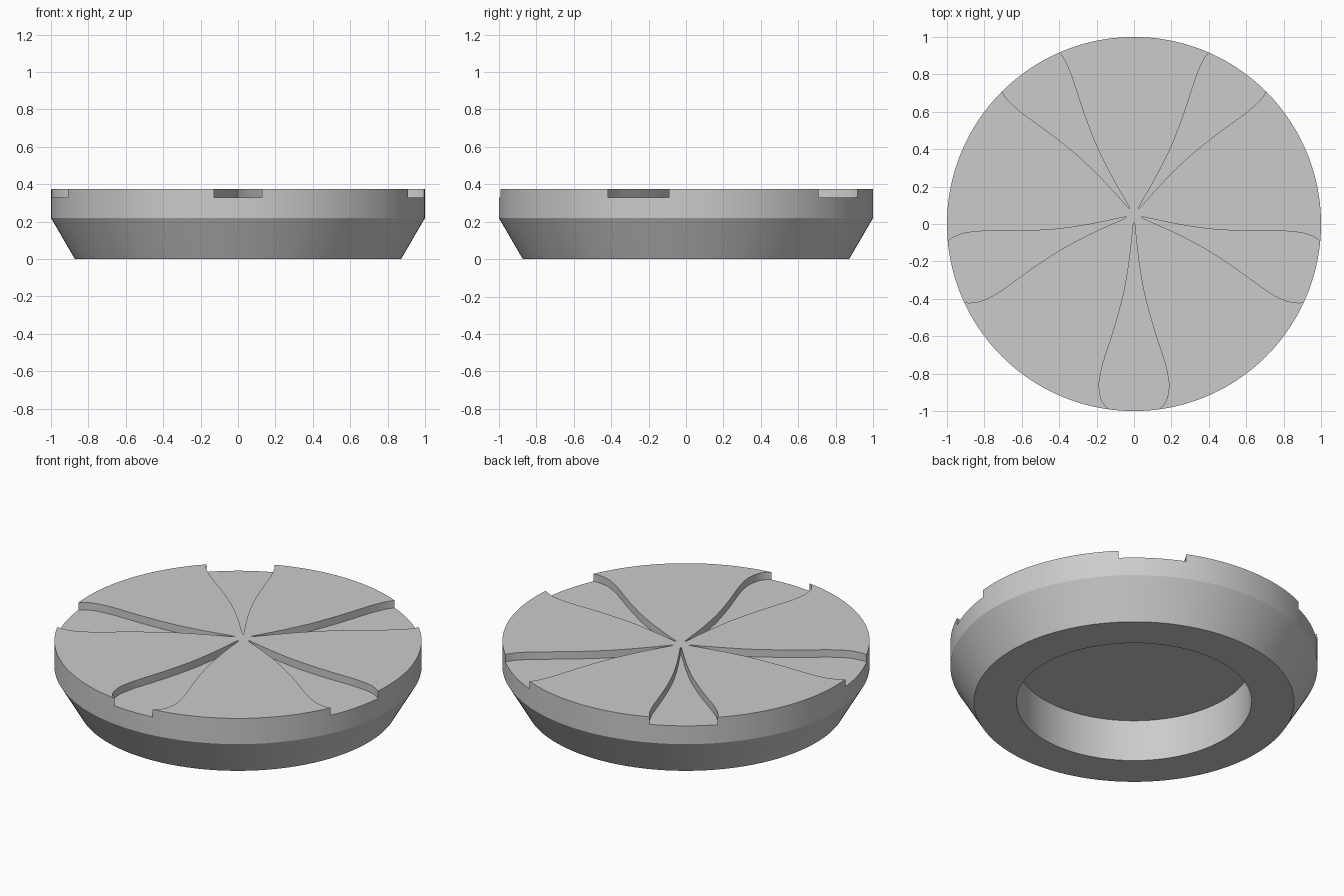
import bpy, bmesh
from math import sin, cos, pi, radians

if "Cube" in bpy.data.objects:
    bpy.data.objects.remove(bpy.data.objects["Cube"])

SEGS = 160


def make_object(name, bm):
    bmesh.ops.recalc_face_normals(bm, faces=bm.faces)
    mesh = bpy.data.meshes.new(name)
    bm.to_mesh(mesh)
    bm.free()
    obj = bpy.data.objects.new(name, mesh)
    bpy.context.collection.objects.link(obj)
    return obj


def smooth_curve(pts, steps=4):
    """Catmull-Rom curve through the points."""
    p = [pts[0]] + pts + [pts[-1]]
    out = []
    for a, b, c, d in zip(p, p[1:], p[2:], p[3:]):
        for i in range(steps):
            t = i / steps
            out.append(tuple(0.5 * (2 * b[k] + (c[k] - a[k]) * t
                       + (2 * a[k] - 5 * b[k] + 4 * c[k] - d[k]) * t ** 2
                       + (3 * b[k] - a[k] - 3 * c[k] + d[k]) * t ** 3) for k in (0, 1)))
    return out + [pts[-1]]


# Disc body: lathed profile with a tapered foot and a round recess underneath
profile = [(0.64, 0.25), (0.64, 0), (0.872, 0), (1, 0.22), (1, 0.375)]
bm = bmesh.new()
rings = [[bm.verts.new((r * cos(2 * pi * i / SEGS), r * sin(2 * pi * i / SEGS), z))
          for i in range(SEGS)] for r, z in profile]
for lo, hi in zip(rings, rings[1:]):
    for i in range(SEGS):
        j = (i + 1) % SEGS
        bm.faces.new((lo[i], lo[j], hi[j], hi[i]))
bm.faces.new(rings[0])
bm.faces.new(rings[-1])
disc = make_object("disc", bm)

# Five petal-shaped grooves fanning out from a point just behind the centre
half = smooth_curve([(0.055, 0.004), (0.2, 0.019), (0.3, 0.033), (0.407, 0.052),
                     (0.5, 0.075), (0.6, 0.103), (0.7, 0.135), (0.8, 0.167),
                     (0.88, 0.184), (0.93, 0.186), (0.98, 0.177), (1.01, 0.163),
                     (1.03, 0.145), (1.045, 0.122), (1.06, 0.1)])
outline = [(0.04, 0)] + half + [(1.12, 0.1), (1.12, -0.1)] + [(d, -w) for d, w in reversed(half)]
bm = bmesh.new()
for k in range(5):
    a = radians(-90 + 72 * k)
    verts = [bm.verts.new((d * cos(a) - w * sin(a), 0.05 + d * sin(a) + w * cos(a), 0.33))
             for d, w in outline]
    face = bm.faces.new(verts)
    ext = bmesh.ops.extrude_face_region(bm, geom=[face])
    top = [v for v in ext["geom"] if isinstance(v, bmesh.types.BMVert)]
    bmesh.ops.translate(bm, verts=top, vec=(0, 0, 0.1))
cutter = make_object("groove_cutter", bm)
cutter.hide_render = True

bpy.context.view_layer.objects.active = disc
disc.select_set(True)
mod = disc.modifiers.new("grooves", 'BOOLEAN')
mod.operation = 'DIFFERENCE'
mod.solver = 'EXACT'
mod.object = cutter
bpy.ops.object.modifier_apply(modifier=mod.name)
bpy.data.objects.remove(cutter)

# Smooth round walls, crisp rims
bpy.ops.object.shade_smooth_by_angle(angle=radians(22))
